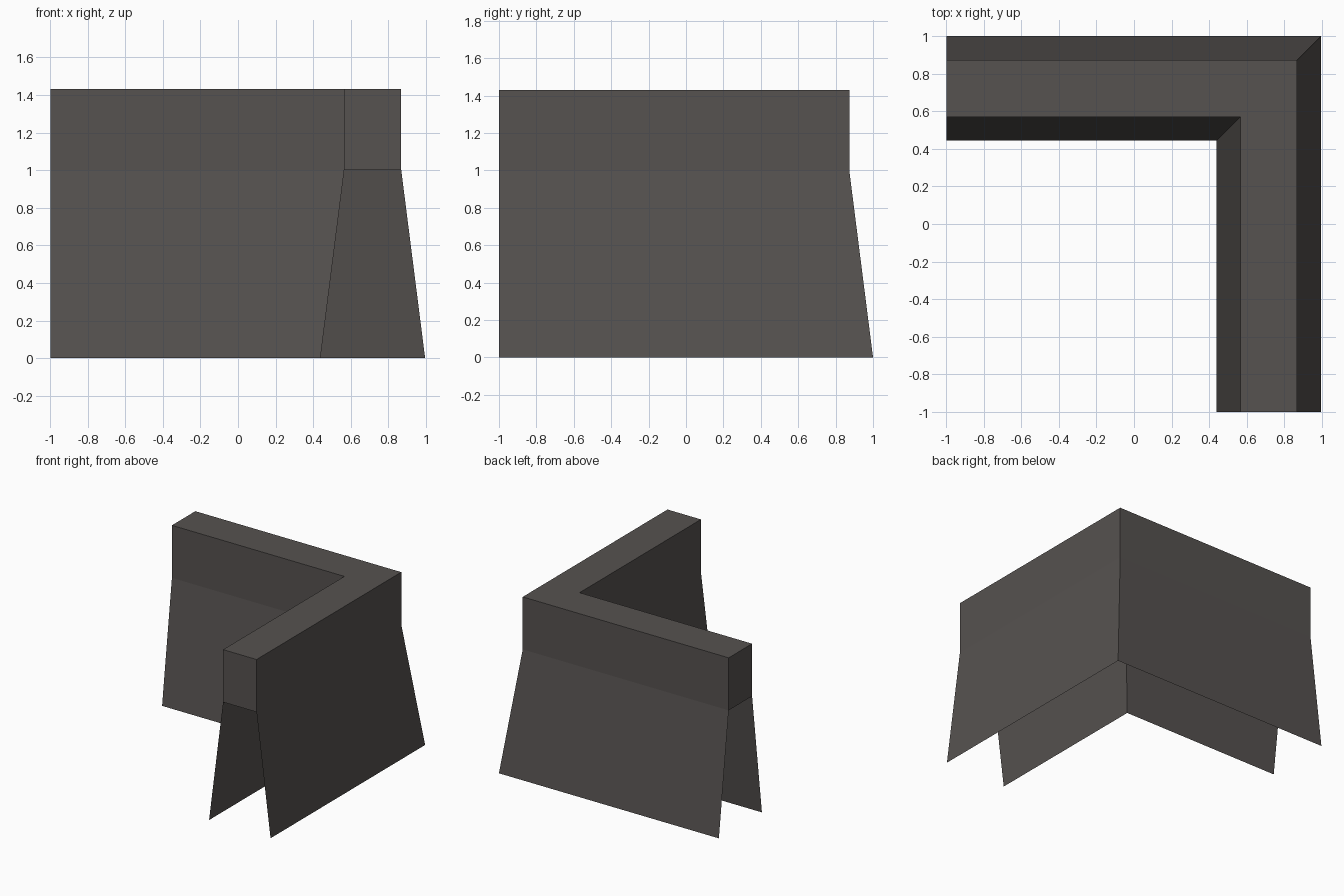
import bpy
import bmesh

old = bpy.data.objects.get("Cube")
if old:
    bpy.data.objects.remove(old, do_unlink=True)

END = -0.998                      # both legs of the wall stop here
OUT_X, OUT_Y = 0.995, 1.0         # outer corner at ground level
BATTER, CAP_WIDTH = 0.127, 0.303  # skirt slope run, cap thickness
CAP_Z, TOP_Z = 1.0, 1.43

stone = bpy.data.materials.new("dark_grey_stone")
stone.use_nodes = True
colour = (0.093, 0.084, 0.080, 1)
stone.diffuse_color = colour
bsdf = stone.node_tree.nodes["Principled BSDF"]
bsdf.inputs["Base Color"].default_value = colour
bsdf.inputs["Roughness"].default_value = 0.9


def l_path(bm, inset, z):
    """Three vertices along the L, inset from the outer ground line."""
    x, y = OUT_X - inset, OUT_Y - inset
    return [bm.verts.new(p) for p in ((END, y, z), (x, y, z), (x, END - 0.002, z))]


def finish(bm, name):
    mesh = bpy.data.meshes.new(name)
    bm.to_mesh(mesh)
    bm.free()
    mesh.materials.append(stone)
    obj = bpy.data.objects.new(name, mesh)
    bpy.context.collection.objects.link(obj)


def skirt(name, low_inset, high_inset, flip):
    """Open sloping sheet that follows the L from the ground to the cap."""
    bm = bmesh.new()
    low, high = l_path(bm, low_inset, 0), l_path(bm, high_inset, CAP_Z)
    for i in range(2):
        face = bm.faces.new((low[i], low[i + 1], high[i + 1], high[i]))
        if flip:
            face.normal_flip()
    finish(bm, name)


# Solid L-shaped cap along the top
bm = bmesh.new()
outline = l_path(bm, BATTER, CAP_Z) + l_path(bm, BATTER + CAP_WIDTH, CAP_Z)[::-1]
base = bm.faces.new(outline)
top = bmesh.ops.extrude_face_region(bm, geom=[base], use_keep_orig=True)
bmesh.ops.translate(bm, vec=(0, 0, TOP_Z - CAP_Z),
                    verts=[g for g in top["geom"] if isinstance(g, bmesh.types.BMVert)])
bmesh.ops.recalc_face_normals(bm, faces=bm.faces)
finish(bm, "wall_cap")

# Sloping sides, open at the ends and underneath
skirt("outer_skirt", 0, BATTER, True)
skirt("inner_skirt", 2 * BATTER + CAP_WIDTH, BATTER + CAP_WIDTH, False)
